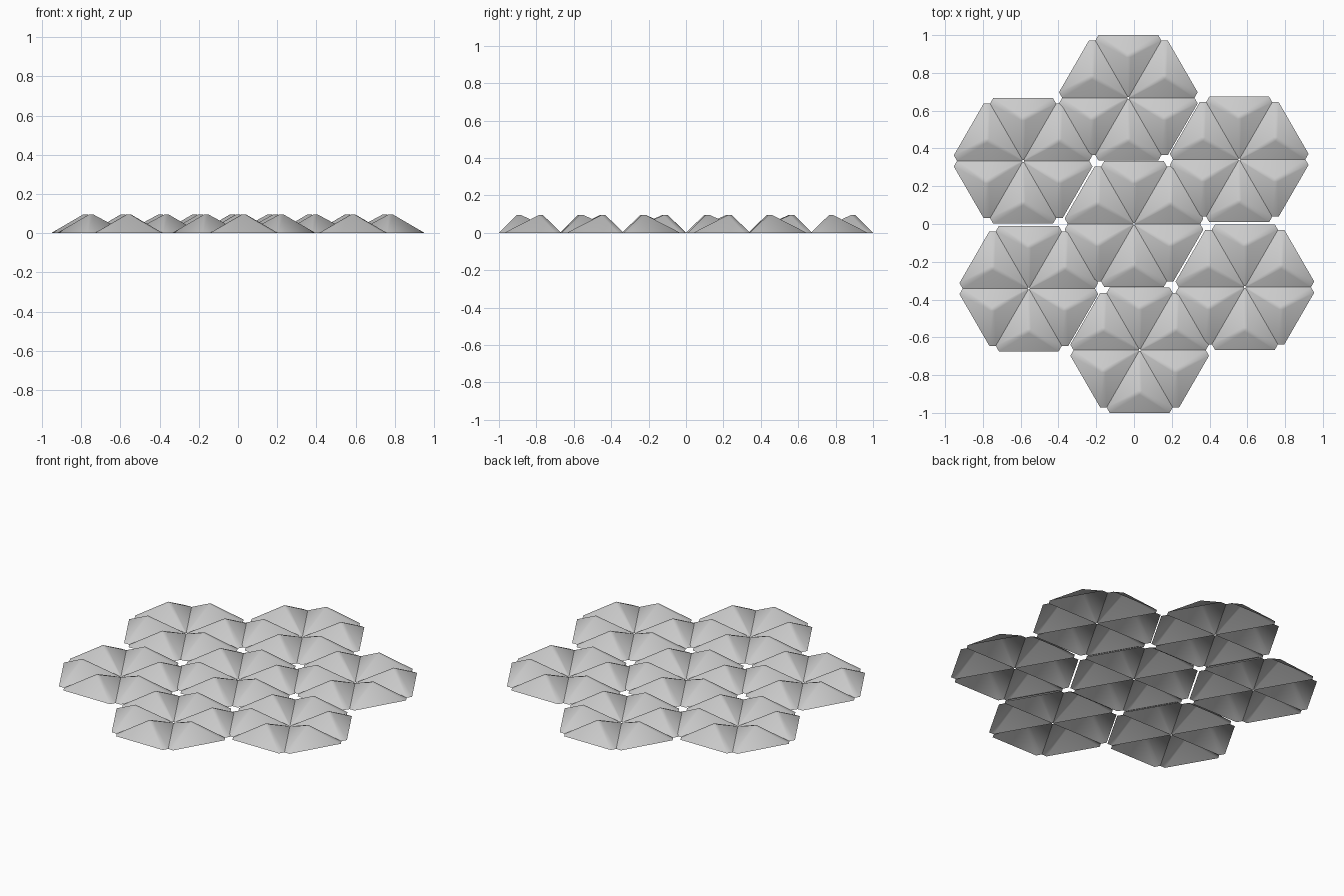
import bpy, bmesh
from math import pi
from mathutils import Vector, Matrix

if "Cube" in bpy.data.objects:
    bpy.data.objects.remove(bpy.data.objects["Cube"])

SIDE = 0.384      # side of one triangular facet
HEIGHT = 0.095    # peak height
OUTER_CUT = 0.034 # blunted outer corners
INNER_CUT = 0.006 # nearly sharp corner at the hexagon centre
TOP = 0.014       # half size of the blunt peak


def add_pyramid(bm, angle):
    """Open-bottomed blunt three-sided pyramid, one corner at the hexagon centre."""
    rot = Matrix.Rotation(angle, 3, 'Z')
    h = SIDE * 3 ** 0.5 / 2
    corners = [Vector((0, 0, 0)), Vector((SIDE / 2, h, 0)), Vector((-SIDE / 2, h, 0))]
    cuts = [INNER_CUT, OUTER_CUT, OUTER_CUT]
    centre = sum(corners, Vector()) / 3
    base, peak = [], []
    for i in range(3):
        a, b = corners[i], corners[(i + 1) % 3]
        along = (b - a).normalized()
        start, end = a + along * cuts[i], b - along * cuts[(i + 1) % 3]
        base.append([bm.verts.new(rot @ start), bm.verts.new(rot @ end)])
        out = ((a + b) / 2 - centre).normalized()
        peak.append(bm.verts.new(rot @ (centre + out * TOP + Vector((0, 0, HEIGHT)))))
    for i in range(3):
        j = (i + 1) % 3
        bm.faces.new((base[i][0], base[i][1], peak[i]))              # slope
        bm.faces.new((base[i][1], base[j][0], peak[j], peak[i]))     # ridge band
    bm.faces.new(peak)


# one hexagonal tile of six pyramids
bm = bmesh.new()
for k in range(6):
    add_pyramid(bm, k * pi / 3)
mesh = bpy.data.meshes.new("hexagon_tile")
bm.to_mesh(mesh)
bm.free()

# seven tiles in a slightly twisted honeycomb
ring = [(-0.03, 0.668), (-0.587, 0.334), (0.557, 0.342)]
places = [(0, 0)] + ring + [(-x, -y) for x, y in ring]
for n, (x, y) in enumerate(places):
    tile = bpy.data.objects.new(f"hexagon_tile_{n + 1}", mesh)
    tile.location = (x, y, 0)
    bpy.context.collection.objects.link(tile)
    tile.select_set(True)
    bpy.context.view_layer.objects.active = tile
bpy.ops.object.shade_smooth_by_angle(angle=0.7)
